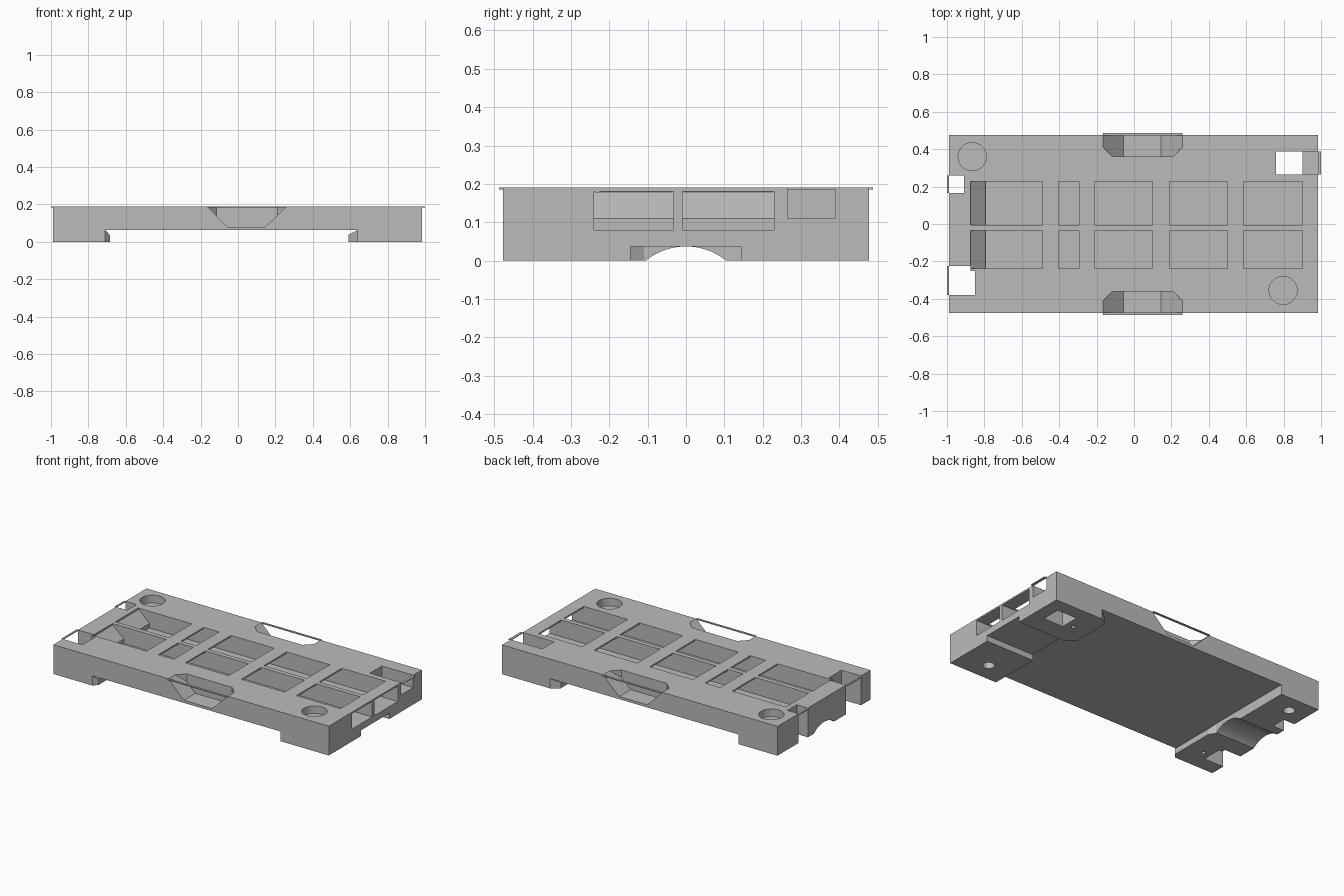
import bpy, bmesh, math

default = bpy.data.objects.get("Cube")
if default:
    bpy.data.objects.remove(default, do_unlink=True)

grey = bpy.data.materials.new("plain grey")
grey.use_nodes = True
colour = (0.5, 0.5, 0.5, 1)
grey.diffuse_color = colour
grey.node_tree.nodes["Principled BSDF"].inputs["Base Color"].default_value = colour


def finish(name, bm):
    bmesh.ops.recalc_face_normals(bm, faces=bm.faces)
    mesh = bpy.data.meshes.new(name)
    bm.to_mesh(mesh)
    bm.free()
    mesh.materials.append(grey)
    obj = bpy.data.objects.new(name, mesh)
    bpy.context.collection.objects.link(obj)
    return obj


def hull(name, points):
    """Convex solid around a handful of points."""
    bm = bmesh.new()
    verts = [bm.verts.new(p) for p in points]
    res = bmesh.ops.convex_hull(bm, input=verts)
    spare = [v for v in res["geom_interior"] if isinstance(v, bmesh.types.BMVert)]
    bmesh.ops.delete(bm, geom=spare, context="VERTS")
    bmesh.ops.dissolve_limit(bm, angle_limit=0.01, verts=bm.verts, edges=bm.edges)
    return finish(name, bm)


def box(name, xs, ys, zs):
    return hull(name, [(x, y, z) for x in xs for y in ys for z in zs])


def prism(name, profile, ys):
    """Side profile (x, z) swept across y."""
    bm = bmesh.new()
    face = bm.faces.new([bm.verts.new((x, ys[0], z)) for x, z in profile])
    res = bmesh.ops.extrude_face_region(bm, geom=[face])
    moved = [v for v in res["geom"] if isinstance(v, bmesh.types.BMVert)]
    bmesh.ops.translate(bm, verts=moved, vec=(0, ys[1] - ys[0], 0))
    return finish(name, bm)


def cylinder(name, x, y, r, zs):
    ring = [math.tau * i / 48 for i in range(48)]
    return hull(name, [(x + r * math.cos(a), y + r * math.sin(a), z) for a in ring for z in zs])


# Body: slab with two feet
L, R, W, H, UNDER = -0.99, 0.985, 0.477, 0.19, 0.063
body = prism("body", [(L, 0), (-0.71, 0), (-0.71, UNDER), (0.64, UNDER),
                      (0.64, 0), (R, 0), (R, H), (L, H)], (-W, W))


def cut(tool):
    tool.hide_render = True
    mod = body.modifiers.new("cut", "BOOLEAN")
    mod.operation = "DIFFERENCE"
    mod.solver = "EXACT"
    mod.object = tool
    bpy.context.view_layer.objects.active = body
    bpy.ops.object.modifier_apply(modifier=mod.name)
    bpy.data.objects.remove(tool, do_unlink=True)


# Two long channels open at the end, with windows above
columns = [(-0.875, -0.49), (-0.405, -0.295), (-0.21, 0.1), (0.19, 0.5), (0.585, 0.9)]
for y0, y1 in ((-0.24, -0.033), (-0.009, 0.23)):
    cut(prism("channel", [(-0.795, 0.08), (1.1, 0.08), (1.1, 0.18),
                          (-0.875, 0.18), (-0.795, 0.11)], (y0, y1)))
    for xs in columns:
        cut(box("window", xs, (y0 + 0.003, y1 - 0.003), (0.179, 0.3)))

# Finger recesses in the long sides, bridged by thin bars
X0, X1, CH, FLOOR = -0.165, 0.26, 0.05, 0.08
for s in (-1, 1):
    pts = []
    for y in (0.41, 0.6):
        pts += [(X0, y, 0.3), (X0, y, H), (-0.055, y, FLOOR),
                (0.145, y, FLOOR), (X1, y, H), (X1, y, 0.3)]
    y = 0.41 - CH
    pts += [(X0 + CH, y, 0.3), (X0 + CH, y, H - CH), (-0.055, y, FLOOR),
            (0.145, y, FLOOR), (X1 - CH, y, H - CH), (X1 - CH, y, 0.3)]
    cut(hull("recess", [(px, s * py, pz) for px, py, pz in pts]))
    box("side_bar", (X0, X1), (s * 0.473, s * 0.487), (0.185, H))

# End notches and the stepped slot, bridged by thin bars
cut(box("notch", (-1.1, -0.85), (-0.38, -0.25), (-0.1, 0.3)))
cut(box("notch_corner", (-1.1, -0.875), (-0.26, -0.225), (-0.1, 0.3)))
cut(box("small_notch", (-1.1, -0.91), (0.165, 0.26), (-0.1, 0.3)))
cut(box("slot", (0.76, 0.9), (0.265, 0.388), (-0.1, 0.3)))
cut(box("slot_step", (0.85, 1.1), (0.265, 0.388), (0.11, 0.3)))
for xs, ys in (((-1, -0.988), (-0.38, -0.225)), ((-1, -0.988), (0.165, 0.26)),
               ((0.983, 1), (0.265, 0.388))):
    box("end_bar", xs, ys, (0.185, H))

# Passage under the feet: arched on one, square on the other
cut(box("square_passage", (0.5, 1.1), (-0.145, 0.143), (-0.1, 0.037)))
radius, drop = 0.167, 0.13
arc = [math.pi * i / 64 for i in range(65)]
cut(hull("arched_passage", [(x, radius * math.cos(a), radius * math.sin(a) - drop)
                            for a in arc for x in (-1.1, -0.6)]))

# Round sockets above and below, and pin holes
for x, y in ((-0.865, 0.36), (0.797, -0.355)):
    cut(cylinder("socket", x, y, 0.075, (0.14, 0.3)))
    cut(cylinder("foot_hole", x, y, 0.034, (-0.1, 0.1)))
for x, y in ((0.71, 0.3), (-0.8, -0.33)):
    cut(cylinder("pin_hole", x, y, 0.012, (-0.1, 0.05)))


# Catches on the inner faces of the feet
def catch(name, root, tip, ys):
    plan = list(zip((root, tip, tip, root), ys))
    pts = [(x, y, z) for x, y in plan for z in (0, 0.037)]
    pts += [(root, ys[0], UNDER), (root, ys[3], UNDER)]
    hull(name, pts)


catch("left_catch", 0.64, 0.59, (0.143, 0.19, 0.44, 0.477))
catch("right_catch", -0.71, -0.685, (-0.477, -0.45, -0.15, -0.11))

bpy.ops.object.select_all(action="DESELECT")
body.select_set(True)
bpy.context.view_layer.objects.active = body
bpy.ops.object.shade_smooth_by_angle(angle=math.radians(25))
